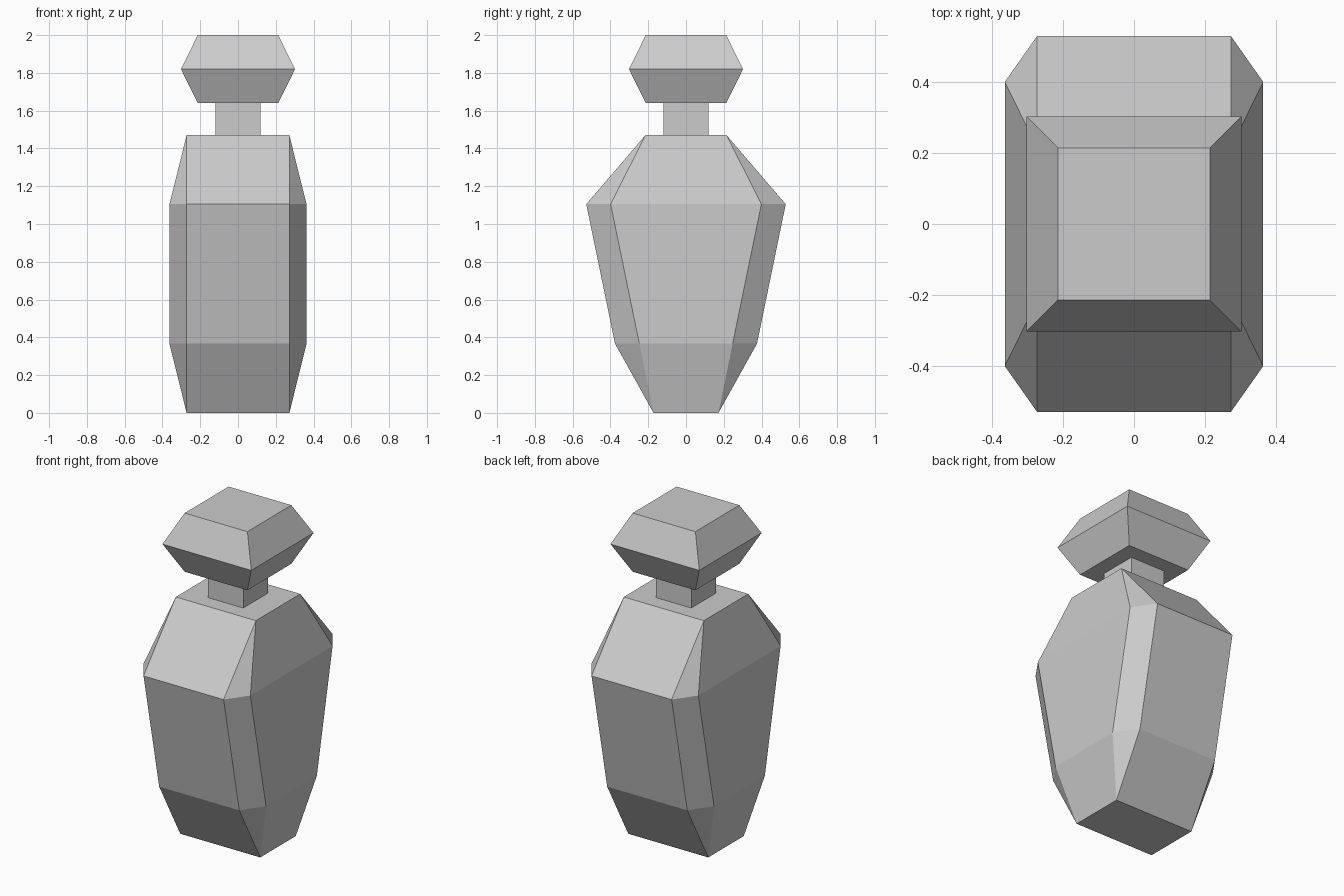
import bpy, bmesh

if "Cube" in bpy.data.objects:
    bpy.data.objects.remove(bpy.data.objects["Cube"])


def loft(name, rings):
    """Stack of corner-cut rectangles: (z, half x, half y, cut x, cut y)."""
    bm = bmesh.new()
    loops = []
    for z, hx, hy, cx, cy in rings:
        pts = [(cx, -hy), (hx, -cy), (hx, cy), (cx, hy),
               (-cx, hy), (-hx, cy), (-hx, -cy), (-cx, -hy)]
        # an uncut corner is a single shared vertex
        loop = []
        for x, y in pts:
            if loop and (hx, hy) == (cx, cy) and loop[-1].co.xy[:] == bm_xy(x, y):
                loop.append(loop[-1])
            else:
                loop.append(bm.verts.new((x, y, z)))
        loops.append(loop)

    def face(vs):
        unique = list(dict.fromkeys(vs))
        if len(unique) > 2:
            bm.faces.new(unique)

    for a, b in zip(loops, loops[1:]):
        for i in range(8):
            j = (i + 1) % 8
            face([a[i], a[j], b[j], b[i]])
    face(loops[0][::-1])
    face(loops[-1])
    bmesh.ops.recalc_face_normals(bm, faces=bm.faces)
    mesh = bpy.data.meshes.new(name)
    bm.to_mesh(mesh)
    bm.free()
    obj = bpy.data.objects.new(name, mesh)
    bpy.context.collection.objects.link(obj)
    return obj


def bm_xy(x, y):
    """Coordinates rounded the way mesh vertices store them."""
    from mathutils import Vector
    return Vector((x, y))[:]


def square(z, h):
    return (z, h, h, h, h)


# Faceted bottle body with cut corners
loft("bottle_body", [
    (0.0, 0.272, 0.172, 0.272, 0.172),
    (0.367, 0.363, 0.376, 0.272, 0.247),
    (1.105, 0.363, 0.528, 0.272, 0.399),
    (1.47, 0.272, 0.215, 0.272, 0.215),
])

# Square neck
loft("bottle_neck", [square(1.47, 0.119), square(1.64, 0.119)])

# Jewel-shaped stopper
loft("stopper", [square(1.64, 0.213), square(1.82, 0.302), square(2.0, 0.213)])
